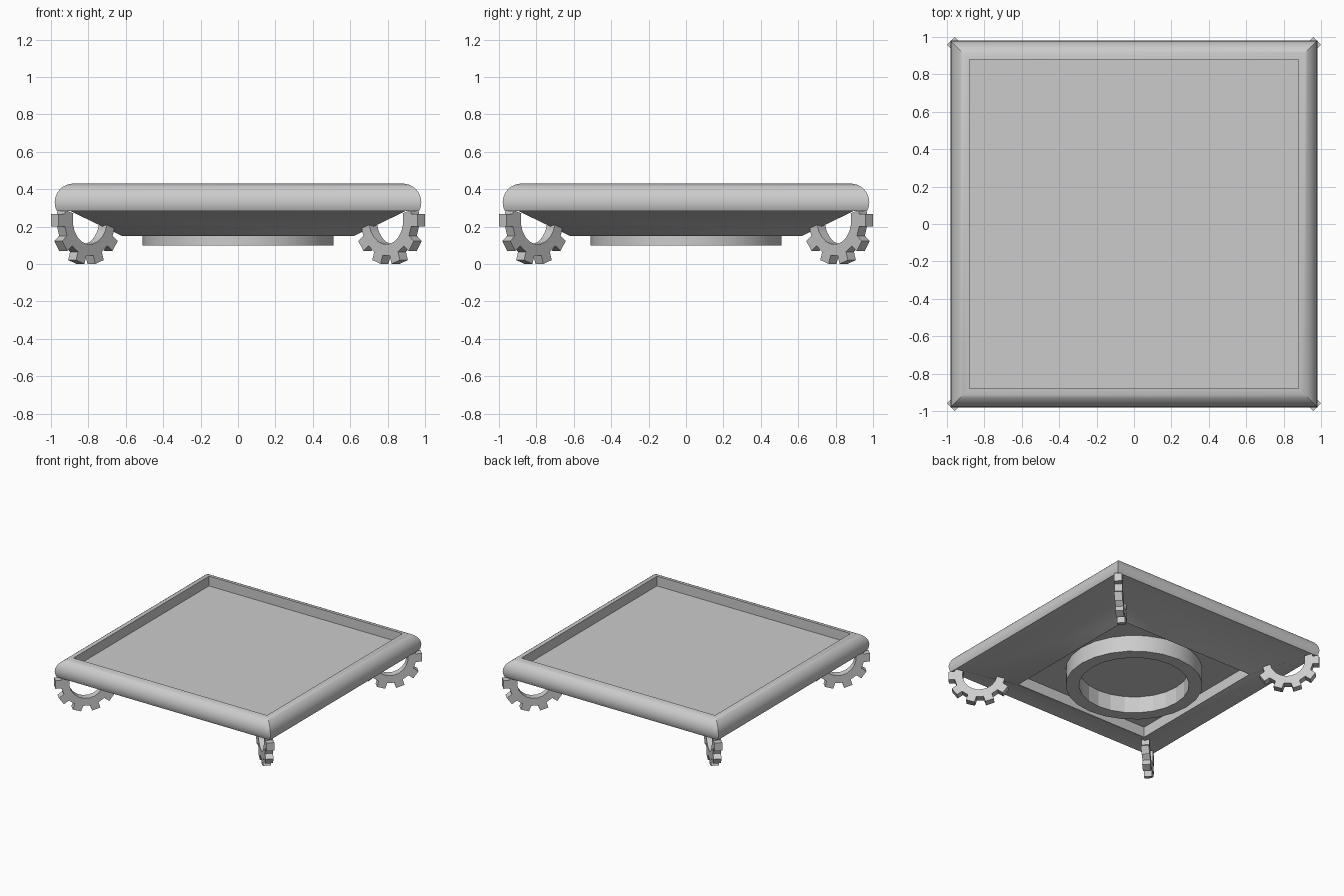
import bpy, bmesh, math

if "Cube" in bpy.data.objects:
    bpy.data.objects.remove(bpy.data.objects["Cube"])


def finish(bm, name, angle=None):
    bmesh.ops.recalc_face_normals(bm, faces=bm.faces)
    me = bpy.data.meshes.new(name)
    bm.to_mesh(me)
    bm.free()
    ob = bpy.data.objects.new(name, me)
    bpy.context.collection.objects.link(ob)
    if angle:
        bpy.ops.object.select_all(action='DESELECT')
        ob.select_set(True)
        bpy.context.view_layer.objects.active = ob
        bpy.ops.object.shade_smooth_by_angle(angle=math.radians(angle))
    return ob


def sweep(bm, loops, closed=False):
    """Join successive vertex loops with quads."""
    n = len(loops[0])
    pairs = list(zip(loops, loops[1:]))
    if closed:
        pairs.append((loops[-1], loops[0]))
    return [[bm.faces.new((a[i], a[(i + 1) % n], b[(i + 1) % n], b[i])) for i in range(n)]
            for a, b in pairs]


# Square tray: mitred round rim, sunken top, sloping underside with a recess
profile = [(0.88, 0.35)]
for i in range(13):
    a = math.radians(90 - 118 * i / 12)
    profile.append((0.88 + 0.10 * math.cos(a), 0.33 + 0.10 * math.sin(a)))
profile += [(0.90, 0.285), (0.62, 0.15), (0.61, 0.15), (0.61, 0.235)]
bm = bmesh.new()
loops = [[bm.verts.new((sx * h, sy * h, z)) for sx, sy in ((-1, -1), (1, -1), (1, 1), (-1, 1))]
         for h, z in profile]
sweep(bm, loops)
bm.faces.new(loops[0])
bm.faces.new(loops[-1])
finish(bm, "tray", 30)

# Ring under the tray: smooth outside, faceted inside
bm = bmesh.new()
N = 24
loops = [[bm.verts.new((r * math.cos(2 * math.pi * i / N), r * math.sin(2 * math.pi * i / N), z))
          for i in range(N)]
         for r, z in ((0.51, 0.24), (0.51, 0.10), (0.41, 0.10), (0.41, 0.24))]
bands = sweep(bm, loops, closed=True)
for f in bands[0]:
    f.smooth = True
for band in bands[1:]:
    for f in band:
        for e in f.edges:
            e.smooth = False
for f in bands[0]:
    for e in f.edges:
        if abs(e.verts[0].co.z - e.verts[1].co.z) > 0.01:
            e.smooth = True
finish(bm, "base_ring")

# Half-gear feet standing on the diagonals
TIP, ROOT, BORE, T, CZ = 0.238, 0.192, 0.13, 0.06, 0.235
outline = []
for k in range(6):
    c = 36 * k
    for d, r in ((-10, ROOT), (-8, TIP), (8, TIP), (10, ROOT)):
        if c + d < 195:
            outline.append((c + d, r))
outline = [(-16, ROOT)] + [p for p in outline if p[0] < 160] + [(170, ROOT), (196, ROOT)]


def gear_foot(name, turn):
    bm = bmesh.new()
    ca, sa = math.cos(turn), math.sin(turn)

    def vert(a, r, off):
        a = math.radians(a)
        d = 0.813 * math.sqrt(2) + r * math.cos(a)
        return bm.verts.new((d * ca - off * sa, d * sa + off * ca, CZ - r * math.sin(a)))

    loops = [[vert(a, r, o) for a, r in outline] for o in (-T / 2, T / 2)]
    bores = [[vert(a, BORE, o) for a, r in outline] for o in (-T / 2, T / 2)]
    rows = [loops[0], loops[1], bores[1], bores[0]]
    for i in range(len(outline) - 1):
        for j in range(4):
            p, q = rows[j], rows[(j + 1) % 4]
            bm.faces.new((p[i], p[i + 1], q[i + 1], q[i]))
    for i in (0, -1):
        bm.faces.new([row[i] for row in rows])
    finish(bm, name)


for k, name in enumerate(("back_right", "back_left", "front_left", "front_right")):
    gear_foot("gear_foot_" + name, math.radians(45 + 90 * k))
